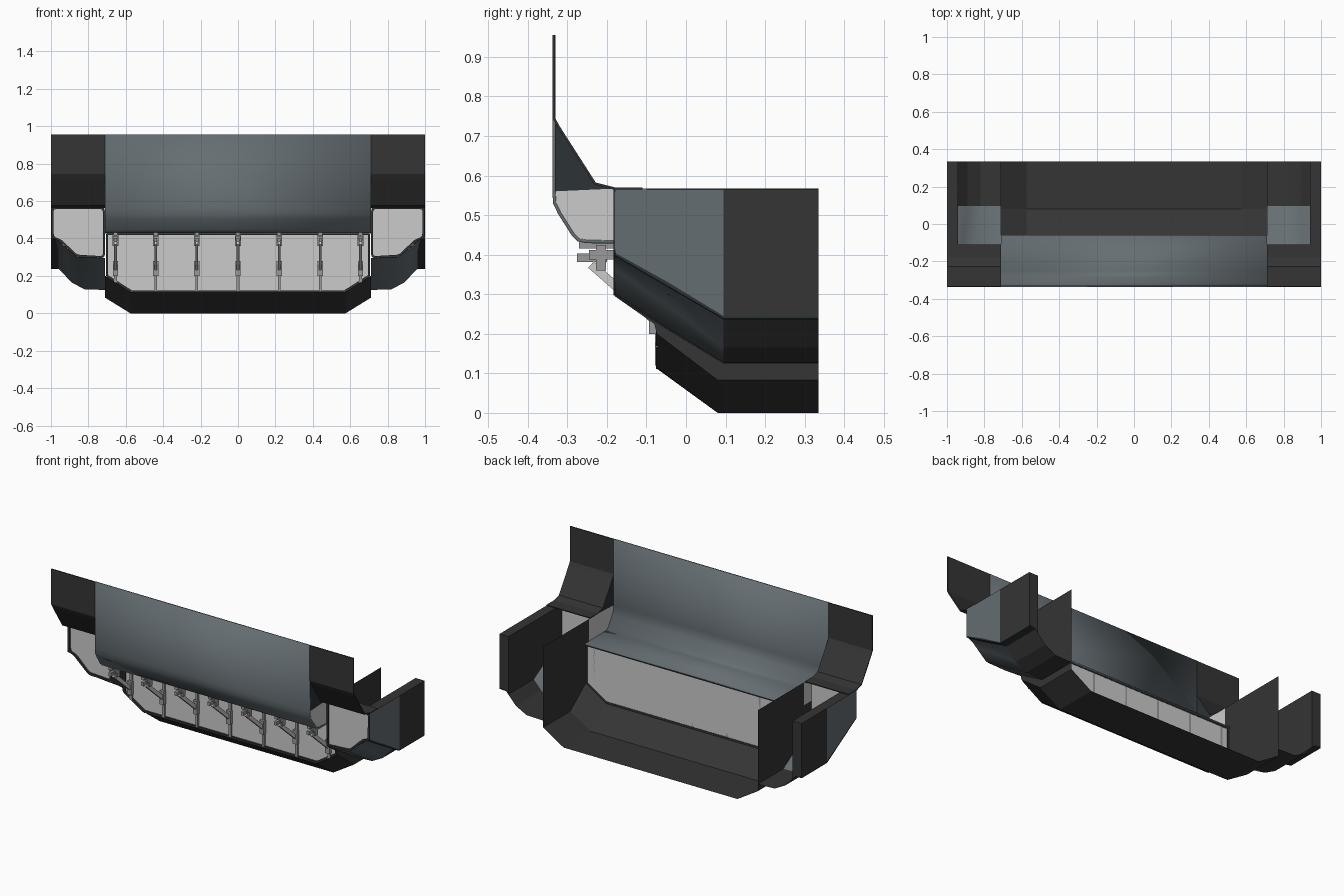
import bpy, bmesh, math
from mathutils import Vector

if "Cube" in bpy.data.objects:
    bpy.data.objects.remove(bpy.data.objects["Cube"])

def material(name, c):
    m = bpy.data.materials.new(name)
    m.diffuse_color = (*c, 1)
    m.use_nodes = True
    m.node_tree.nodes["Principled BSDF"].inputs["Base Color"].default_value = m.diffuse_color
    return m

DARK = material("dark_hull", (0.035, 0.035, 0.035))
STEEL = material("blue_steel", (0.13, 0.155, 0.17))
SHADE = material("dark_steel", (0.025, 0.032, 0.036))
PALE = material("pale_panel", (0.55, 0.55, 0.55))
GREY = material("bracket_grey", (0.32, 0.32, 0.32))

def finish(name, verts, faces, mat, mirror=False, thick=0, smooth=0):
    me = bpy.data.meshes.new(name)
    me.from_pydata([tuple(v) for v in verts], [], faces)
    me.materials.append(mat)
    ob = bpy.data.objects.new(name, me)
    bpy.context.collection.objects.link(ob)
    if thick:
        s = ob.modifiers.new("thickness", 'SOLIDIFY')
        s.thickness, s.offset = thick, 0
    if mirror:
        ob.modifiers.new("mirror", 'MIRROR').use_mirror_merge = False
    if smooth:
        bpy.context.view_layer.objects.active = ob
        ob.select_set(True)
        bpy.ops.object.shade_smooth_by_angle(angle=math.radians(smooth))
        ob.select_set(False)
    return ob

def loft(name, sections, mat, **kw):
    n = len(sections[0])
    faces = [(i*n+j, i*n+j+1, (i+1)*n+j+1, (i+1)*n+j)
             for i in range(len(sections)-1) for j in range(n-1)]
    return finish(name, [p for s in sections for p in s], faces, mat, **kw)

def sheet(name, pts, mat, **kw):
    return finish(name, pts, [tuple(range(len(pts)))], mat, **kw)

def side_wall(name, x, yz, mat, **kw):
    return sheet(name, [(x, y, z) for y, z in yz], mat, **kw)

def rounded(pts, r, n=4):
    out = []
    for i, p in enumerate(pts):
        p, a, b = Vector(p), Vector(pts[i-1]), Vector(pts[(i+1) % len(pts)])
        s, e = p+(a-p).normalized()*r, p+(b-p).normalized()*r
        for k in range(n+1):
            t = k/n
            out.append(s*(1-t)**2 + p*2*t*(1-t) + e*t*t)
    return out

def bars(name, segs, mat):
    # square-section bars: (start, end, width in x, depth)
    verts, faces = [], []
    for a, b, w, d in segs:
        a, b = Vector(a), Vector(b)
        t = (b-a).normalized()
        u = Vector((1, 0, 0)) if abs(t.x) < 0.9 else Vector((0, 1, 0))
        u = (u - t*u.dot(t)).normalized()
        v, k = t.cross(u), len(verts)
        for p in (a, b):
            verts += [p+u*w*i/2+v*d*j/2 for i, j in ((-1, -1), (1, -1), (1, 1), (-1, 1))]
        faces += [(k, k+3, k+2, k+1), (k+4, k+5, k+6, k+7)]
        faces += [(k+i, k+(i+1) % 4, k+4+(i+1) % 4, k+4+i) for i in range(4)]
    return finish(name, verts, faces, mat)

# large front panel, curling under to meet the lower window
curve = [(-.334, .955), (-.334, .56), (-.332, .53), (-.32, .505), (-.285, .45),
         (-.272, .437), (-.25, .433), (-.06, .43)]
loft("front_panel", [[(x, y, z) for y, z in curve] for x in (-.71, .71)],
     STEEL, thick=.008, smooth=40)

# outer front panels on each side, sloping in to the ledge above the pods
slope = [(-.334, .955), (-.334, .745), (-.32, .72), (-.23, .58), (-.18, .567), (-.11, .567)]
loft("side_panel", [[(x, y, z) for y, z in slope] for x in (.71, 1)],
     DARK, mirror=True, thick=.006)
side_wall("panel_cheek", .71, [(-.334, .745), (-.32, .72), (-.23, .58), (-.18, .567), (-.334, .56)],
          SHADE, mirror=True)

# pale side windows below the cheeks
side_wall("side_window", .71, [(-.334, .562), (-.332, .53), (-.275, .437), (-.18, .43),
                               (-.1, .43), (-.1, .567), (-.18, .567)], PALE, mirror=True)

# lower hull tray: raked front strip, flat floor and chamfered sides
hx = (-.71, -.575, -.49, .49, .575, .71)
front = (.2, .115, .112, .112, .115, .2)
floor = (.083, 0, 0, 0, 0, .083)
hull = loft("lower_hull", [[(x, y, z) for x, z in zip(hx, zs)]
            for y, zs in ((-.074, front), (.08, floor), (.335, floor))], DARK)
bm = bmesh.new()
bm.from_mesh(hull.data)
bmesh.ops.reverse_faces(bm, faces=[f for f in bm.faces if f.calc_center_median().y < .05
                                   and abs(f.calc_center_median().x) > .4])
bm.to_mesh(hull.data)
bm.free()

# inner walls between hull and pods
side_wall("inner_wall", .71, [(-.1, .567), (.335, .567), (.335, .083), (.08, .083), (-.074, .2),
                              (-.08, .225), (-.18, .295), (-.18, .43), (-.1, .43)],
          DARK, mirror=True)

# main lower window with its frame
win = [(-.7, .425), (-.7, .2), (-.57, .117), (.57, .117), (.7, .2), (.7, .425)]
sheet("main_window", [(x, -.066, z) for x, z in win], PALE)
ring = [(x, -.07, z) for x, z in win]
bars("window_frame", [(ring[i], ring[(i+1) % 6], .012, .012) for i in range(6)], DARK)

# seven mullions with brackets and diagonal braces
seg, rods = [], []
for i in range(-3, 4):
    x = i*.22
    if abs(i) == 3:
        x = math.copysign(.655, i)
    low = .165 if abs(i) == 3 else .12
    seg.append(((x, -.072, low), (x, -.072, .42), .014, .012))
    seg.append(((x, -.27, .424), (x, -.07, .424), .022, .016))
    seg.append(((x, -.275, .392), (x, -.2, .392), .016, .022))
    seg.append(((x, -.245, .4), (x, -.07, .4), .028, .024))
    seg.append(((x, -.215, .36), (x, -.215, .425), .03, .025))
    seg.append(((x, -.082, .2), (x, -.082, .28), .028, .022))
    rods.append(((x, -.24, .375), (x, -.08, .235), .014, .022))
bars("window_brackets", seg, GREY)
bars("diagonal_braces", rods, PALE)

# side pods: skin morphs from shallow front section to deep rear section
a = [(1, .565), (1, .405), (.97, .395), (.93, .362), (.86, .302), (.71, .295)]
m = [(1, .565), (1, .33), (.96, .32), (.91, .27), (.84, .215), (.71, .21)]
b = [(1, .565), (1, .245), (.955, .235), (.89, .165), (.82, .128), (.71, .125)]
def sec(s, y):
    return [(x, y, z) for x, z in s]
loft("pod_front_skin", [sec(a, -.18), sec(m, -.045), sec(b, .095)], STEEL, mirror=True, smooth=35)
loft("pod_rear_skin", [sec(b, .095), sec(b, .335)], DARK, mirror=True)

# thick outer pod wall: top ledge, inner face and rear cap
loft("pod_outer_ledge", [[(1, y, .565), (.94, y, .565), (.94, y, z)]
     for y, z in ((-.17, .37), (.095, .22), (.335, .22))], DARK, mirror=True)
sheet("pod_rear_cap", [(1, .335, .565), (.94, .335, .565), (.94, .335, .22),
                       (.955, .335, .235), (1, .335, .245)], DARK, mirror=True)

# thin rib along the pod knuckle line
loft("pod_rib", [[(1, y, z), (1.0, y, z-.012), (.96, y, z-.014)]
     for y, z in ((-.18, .41), (.095, .25), (.335, .25))], SHADE, mirror=True)

# pod front windows with rounded frames
pod = [(.712, .566), (.998, .566), (.998, .405), (.96, .39), (.86, .3), (.712, .296)]
rim = rounded([Vector((x, -.178, z)) for x, z in pod], .018)
cx = Vector((.86, -.178, .45))
inner = [p + (cx-p).normalized()*.013 for p in rim]
sheet("pod_window", [p+Vector((0, .008, 0)) for p in rim], PALE, mirror=True)
n = len(rim)
finish("pod_window_frame", rim+inner,
       [(i, (i+1) % n, n+(i+1) % n, n+i) for i in range(n)], DARK, mirror=True, thick=.01)
